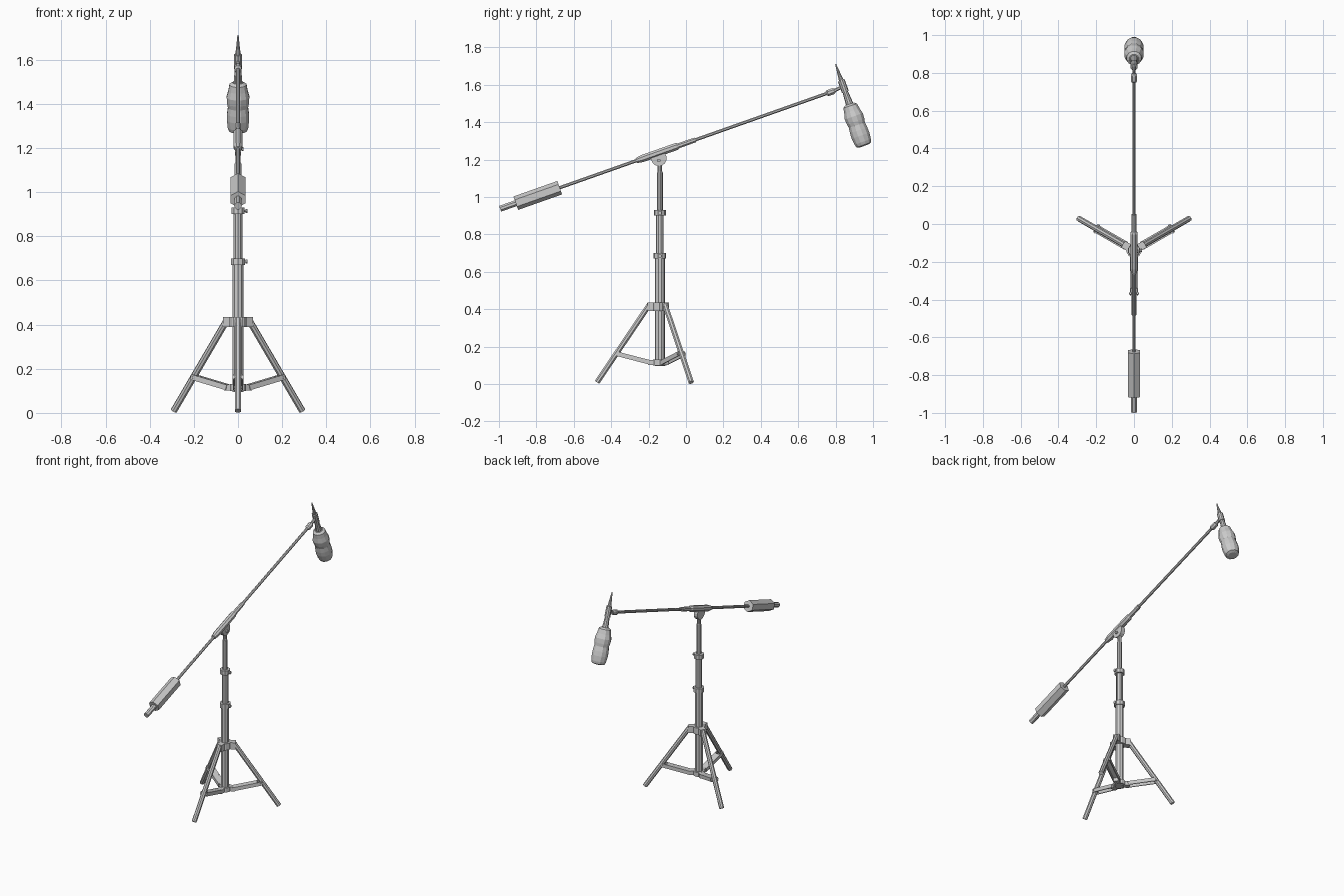
import bpy, bmesh, math
from mathutils import Vector, Matrix

if "Cube" in bpy.data.objects:
    bpy.data.objects.remove(bpy.data.objects["Cube"])

CY = -0.14                      # y of the stand's centre line
Z = Vector((0, 0, 1))


def finish(name, bm):
    bmesh.ops.recalc_face_normals(bm, faces=bm.faces)
    me = bpy.data.meshes.new(name)
    bm.to_mesh(me)
    bm.free()
    ob = bpy.data.objects.new(name, me)
    bpy.context.collection.objects.link(ob)
    return ob


def lathe(name, start, direction, profile, n=8):
    """Capped solid of revolution; profile is (distance, radius) along direction."""
    d = Vector(direction).normalized()
    u = Vector((1, 0, 0)) if abs(d.x) < 0.9 else Vector((0, 1, 0))
    u = (u - d * u.dot(d)).normalized()
    v = d.cross(u)
    bm = bmesh.new()
    rings = []
    for t, r in profile:
        c = Vector(start) + d * t
        angs = [2 * math.pi * (i + 0.5) / n for i in range(n)]
        rings.append([bm.verts.new(c + (u * math.cos(a) + v * math.sin(a)) * r) for a in angs])
    for a, b in zip(rings, rings[1:]):
        for i in range(n):
            j = (i + 1) % n
            bm.faces.new((a[i], a[j], b[j], b[i]))
    bm.faces.new(rings[0])
    bm.faces.new(rings[-1])
    return finish(name, bm)


def rod(name, a, b, r, n=8):
    a, b = Vector(a), Vector(b)
    return lathe(name, a, b - a, [(0, r), ((b - a).length, r)], n)


def bar(name, a, b, width, height, side):
    """Box from a to b; width is measured along the side vector."""
    a, b = Vector(a), Vector(b)
    d = (b - a).normalized()
    s = Vector(side).normalized()
    rot = Matrix((d, s, d.cross(s))).transposed().to_4x4()
    size = Matrix.Diagonal(((b - a).length, width, height, 1))
    bm = bmesh.new()
    bmesh.ops.create_cube(bm, size=1, matrix=Matrix.Translation((a + b) / 2) @ rot @ size)
    return finish(name, bm)


# Telescopic column
rod("column_lower", (0, CY, 0.095), (0, CY, 0.685), 0.027, 10)
rod("column_middle", (0, CY, 0.68), (0, CY, 0.915), 0.021, 10)
rod("column_upper", (0, CY, 0.91), (0, CY, 1.13), 0.016, 10)
lathe("column_neck", (0, CY, 1.12), Z, [(0, 0.016), (0.02, 0.012), (0.08, 0.012)], 10)

# Clamping collars with thumb screws
for label, z, r in (("lower", 0.685, 0.034), ("upper", 0.915, 0.032)):
    rod(label + "_collar", (0, CY, z - 0.015), (0, CY, z + 0.015), r, 10)
    lathe(label + "_collar_screw", (0.02, CY, z), (1, 0, 0),
          [(0, 0.005), (0.014, 0.005), (0.014, 0.010), (0.022, 0.010)])

# Tripod hubs
rod("leg_hub", (0, CY, 0.39), (0, CY, 0.435), 0.04, 12)
rod("strut_hub", (0, CY, 0.10), (0, CY, 0.13), 0.038, 12)

# Three legs, each with a hub lug and a channel strut
for k, deg in enumerate((-90, 30, 150), 1):
    a = math.radians(deg)
    out = Vector((math.cos(a), math.sin(a), 0))
    side = Vector((-out.y, out.x, 0))

    def P(r, z, s=0.0):
        return Vector((0, CY, z)) + out * r + side * s

    rod(f"leg_{k}", P(0.055, 0.425), P(0.336, 0.009), 0.0155)
    bar(f"leg_lug_{k}", P(0.02, 0.4125), P(0.066, 0.4125), 0.04, 0.045, side)
    bar(f"strut_lug_{k}", P(0.02, 0.115), P(0.063, 0.115), 0.036, 0.028, side)
    for s in (-1, 1):
        bar(f"strut_plate_{k}_{'left' if s < 0 else 'right'}",
            P(0.05, 0.115, s * 0.019), P(0.235, 0.163, s * 0.019), 0.006, 0.024, side)
    bar(f"strut_web_{k}", P(0.05, 0.124), P(0.20, 0.163), 0.036, 0.006, side)
    rod(f"strut_pin_{k}", P(0.227, 0.161, -0.026), P(0.227, 0.161, 0.026), 0.006)

# Boom arm
SLOPE = 0.353


def B(y):
    return Vector((0, y, 0.937 + (y + 0.994) * SLOPE))


boom_dir = (B(1) - B(0)).normalized()
rod("boom", B(-0.95), B(0.79), 0.0095)
rod("boom_end_tube", B(-0.994), B(-0.90), 0.0175)
rod("counterweight", B(-0.91), B(-0.675), 0.038, 6)

# Boom pivot: sleeve, hinge disc and knob
L = 1 / boom_dir.y
lathe("boom_sleeve", B(-0.265), boom_dir,
      [(0, 0.015), (0.03 * L, 0.021), (0.215 * L, 0.021), (0.225 * L, 0.015), (0.315 * L, 0.014)])
rod("hinge_disc", (-0.014, -0.145, 1.207), (0.014, -0.145, 1.207), 0.042, 14)
lathe("hinge_knob", (0.01, -0.145, 1.195), (1, 0, 0),
      [(0, 0.006), (0.008, 0.006), (0.008, 0.010), (0.015, 0.010)])

# Microphone joint and clip
tip = Vector((0, 0.80, 1.71))
mic_dir = Vector((0, 0.329, -0.944)).normalized()
clip = tip + mic_dir * 0.125
lathe("boom_tip_joint", B(0.75), boom_dir,
      [(0, 0.011), (0.008, 0.018), (0.04, 0.018), (0.05, 0.011)])
rod("joint_link", B(0.79), clip, 0.010)
rod("mic_clip", clip - mic_dir * 0.033, clip + mic_dir * 0.033, 0.019, 10)

# Microphone handle and lumpy foam head
lathe("mic_handle", tip, mic_dir,
      [(0, 0.003), (0.06, 0.009), (0.085, 0.012), (0.16, 0.015), (0.235, 0.021)], 10)
lathe("mic_head", tip, mic_dir,
      [(0.226, 0.026), (0.236, 0.040), (0.265, 0.045), (0.295, 0.053), (0.325, 0.051),
       (0.345, 0.047), (0.375, 0.051), (0.405, 0.052), (0.44, 0.048), (0.457, 0.042),
       (0.463, 0.025)], 12)
